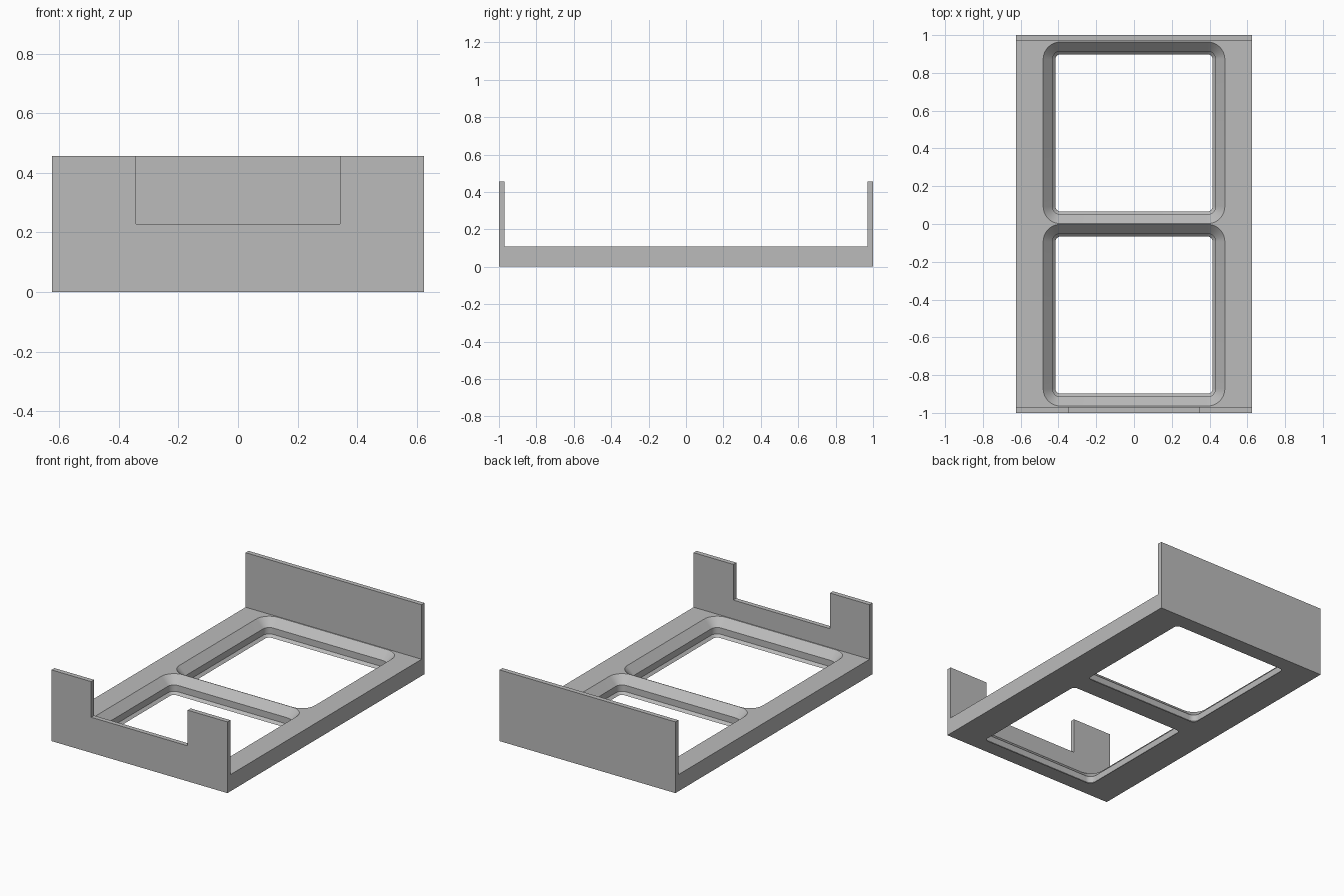
import bpy
import bmesh
from math import cos, sin, pi

WIDTH, LENGTH = 1.25, 2.0
WALL, WALL_TOP, FLOOR_TOP = 0.03, 0.457, 0.107
CELL = 0.4825            # distance of each pocket centre from the middle
CORNER_STEPS = 10

if "Cube" in bpy.data.objects:
    bpy.data.objects.remove(bpy.data.objects["Cube"])

grey = bpy.data.materials.new("plain grey")
grey.use_nodes = True
colour = (0.5, 0.5, 0.5, 1)
grey.diffuse_color = colour
grey.node_tree.nodes["Principled BSDF"].inputs["Base Color"].default_value = colour


def loft(name, rings):
    """Join rings of points into a closed solid."""
    bm = bmesh.new()
    loops = [[bm.verts.new(p) for p in ring] for ring in rings]
    for low, high in zip(loops, loops[1:]):
        for i in range(len(low)):
            j = (i + 1) % len(low)
            bm.faces.new((low[i], low[j], high[j], high[i]))
    bm.faces.new(loops[0][::-1])
    bm.faces.new(loops[-1])
    bmesh.ops.recalc_face_normals(bm, faces=bm.faces)
    mesh = bpy.data.meshes.new(name)
    bm.to_mesh(mesh)
    bm.free()
    mesh.materials.append(grey)
    obj = bpy.data.objects.new(name, mesh)
    bpy.context.collection.objects.link(obj)
    return obj


def rounded_square(half, radius, cy, z):
    """Points of a square with rounded corners, centred on x = 0."""
    inner = half - radius
    points = []
    for corner, (sx, sy) in enumerate(((1, 1), (-1, 1), (-1, -1), (1, -1))):
        for step in range(CORNER_STEPS + 1):
            a = (corner + step / CORNER_STEPS) * pi / 2
            points.append((sx * inner + radius * cos(a),
                           cy + sy * inner + radius * sin(a), z))
    return points


# Floor with its two end walls, one profile swept across the width
end = LENGTH / 2
profile = [(-end, 0), (end, 0), (end, WALL_TOP), (end - WALL, WALL_TOP),
           (end - WALL, FLOOR_TOP), (WALL - end, FLOOR_TOP),
           (WALL - end, WALL_TOP), (-end, WALL_TOP)]
tray = loft("tray_frame", [[(x, y, z) for y, z in profile]
                           for x in (-WIDTH / 2, WIDTH / 2)])

# Stepped pockets: lower chamfer, straight wall, upper chamfer
pocket = [(0.416, 0.027, -0.05), (0.416, 0.027, 0), (0.432, 0.043, 0.016),
          (0.432, 0.043, 0.057), (0.481, 0.092, FLOOR_TOP),
          (0.481, 0.092, FLOOR_TOP + 0.05)]
cutters = [loft("pocket_cutter", [rounded_square(h, r, cy, z) for h, r, z in pocket])
           for cy in (-CELL, CELL)]

# Notch in the front wall
notch = [(-0.343, 0.228), (0.343, 0.228), (0.343, 0.6), (-0.343, 0.6)]
cutters.append(loft("notch_cutter", [[(x, y, z) for x, z in notch]
                                     for y in (-end - 0.1, -end + 0.1)]))

# Cut, then discard the cutters
bpy.ops.object.select_all(action="DESELECT")
bpy.context.view_layer.objects.active = tray
tray.select_set(True)
for cutter in cutters:
    cutter.hide_render = True
    mod = tray.modifiers.new("cut", "BOOLEAN")
    mod.operation = "DIFFERENCE"
    mod.solver = "EXACT"
    mod.object = cutter
    bpy.ops.object.modifier_apply(modifier=mod.name)
    bpy.data.objects.remove(cutter)

bpy.ops.object.shade_smooth_by_angle(angle=pi / 6)
